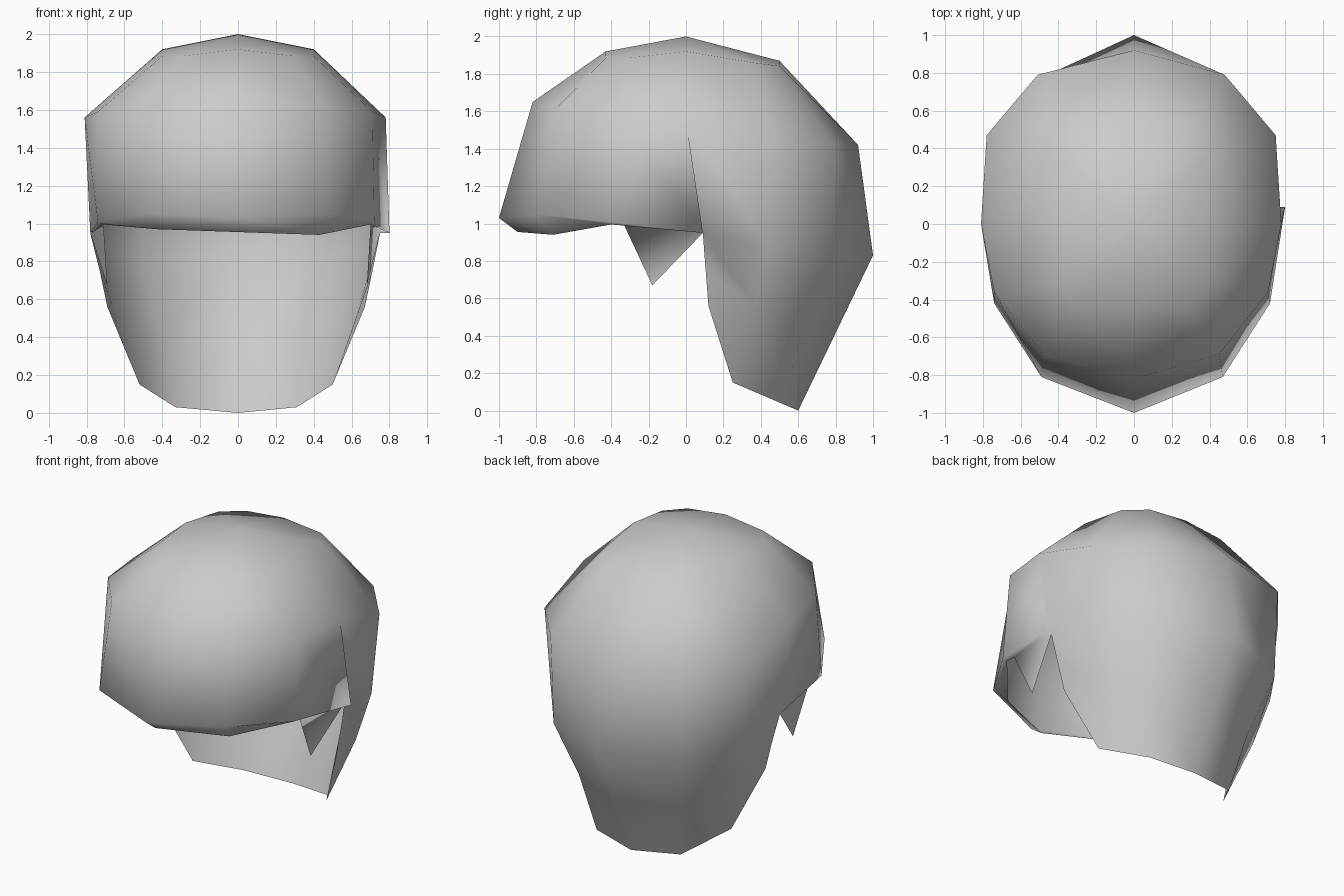
import bpy, bmesh, math

cube = bpy.data.objects.get("Cube")
if cube:
    bpy.data.objects.remove(cube, do_unlink=True)

grey = bpy.data.materials.new("hair_grey")
grey.use_nodes = True
colour = (0.6, 0.6, 0.6, 1)
grey.diffuse_color = colour
grey.node_tree.nodes["Principled BSDF"].inputs["Base Color"].default_value = colour

COLS = 12                     # columns around the head, column 0 faces the front
bm = bmesh.new()


def row(points):
    return [bm.verts.new(p) for p in points]


def mirrored(half, widen=0.0):
    """Row of left points ending on the middle, continued on a slightly wider right side."""
    return half + [(-x - widen, y, z) for x, y, z in reversed(half[:-1])]


def strip(upper, lower):
    """Join two rows of vertices with quads."""
    for i in range(len(upper) - 1):
        bm.faces.new((upper[i], lower[i], lower[i + 1], upper[i + 1]))


def crown_point(k):
    """Point of the small upper ring, squared off and slightly lowered on the diagonals."""
    a = math.tau * k / COLS
    s, c = math.sin(a), math.cos(a)
    diagonal = abs(math.sin(2 * a))
    grow = 1 + 0.10 * diagonal
    x = math.copysign(0.40 * grow * abs(s) ** 0.6, s)
    y = math.copysign((0.43 if c > 0 else 0.50) * grow * abs(c) ** 0.6, -c)
    z = 1.92 - 0.04 * diagonal - 0.05 * max(-c, 0)
    return (x, y, z)


# Crown: a top point, a small ring and a wide ring at temple height
top = bm.verts.new((0, 0, 2.0))
ring1 = row(crown_point(k) for k in range(COLS))
temple = [(0, -0.82, 1.65), (0.45, -0.69, 1.62), (0.71, -0.36, 1.59), (0.78, 0, 1.56),
          (0.75, 0.47, 1.42), (0.48, 0.79, 1.42), (0, 0.92, 1.42)]
ring2 = row(mirrored(temple, 0.03)[:COLS])
for k in range(COLS):
    bm.faces.new((top, ring1[k], ring1[(k + 1) % COLS]))
strip(ring1 + ring1[:1], ring2 + ring2[:1])

# Back hair: widest row, middle row and tapered nape, left to right
wide = row(mirrored([(0.75, 0.09, 0.95), (0.71, 0.44, 0.87), (0.47, 0.77, 0.81), (0, 1.0, 0.83)], 0.03))
middle = row(mirrored([(0.71, 0.105, 0.75), (0.64, 0.37, 0.56), (0.39, 0.61, 0.42), (0, 0.80, 0.415)], 0.02))
nape = row(mirrored([(0.67, 0.12, 0.56), (0.50, 0.25, 0.15), (0.31, 0.53, 0.03), (0, 0.60, 0)], 0.02))
rows = [ring2[3:10], wide, middle, nape]
for upper, lower in zip(rows, rows[1:]):
    strip(upper, lower)

# Fringe: right to left, joined to the back hair on the right, flared on the left
brow_points = mirrored([(0.80, 0.09, 0.95), (0.72, -0.42, 1.01), (0.47, -0.81, 1.05), (0, -1.0, 1.03)], 0.02)
brow = [wide[-1]] + row(brow_points[-2::-1])
strip([ring2[k % COLS] for k in range(-3, 4)], brow)

# Turned-under lip of the fringe
lip = row([(-0.71, -0.40, 0.995), (-0.43, -0.71, 0.97), (0, -0.90, 0.955),
           (0.43, -0.71, 0.94), (0.70, -0.40, 0.995)])
edge = [brow[0]] + lip + [brow[-1]]
for i in range(6):
    corners = [brow[i], edge[i], edge[i + 1], brow[i + 1]]
    bm.faces.new(list(dict.fromkeys(corners)))

# Pointed sideburns under both temples
left_root, left_tip = row([(0.70, -0.33, 0.99), (0.68, -0.18, 0.67)])
right_root, right_tip = row([(-0.71, -0.33, 0.99), (-0.69, -0.18, 0.67)])
bm.faces.new((wide[0], left_root, left_tip))
bm.faces.new((wide[-1], right_tip, right_root))

# Fold joining the flared fringe corner to the back hair on the left
bm.faces.new((ring2[3], brow[-1], wide[0]))
bm.faces.new((brow[-1], lip[-1], left_root, wide[0]))

mesh = bpy.data.meshes.new("hair_shell")
bm.to_mesh(mesh)
bm.free()
mesh.materials.append(grey)
mesh.shade_smooth()
bpy.context.collection.objects.link(bpy.data.objects.new("hair_shell", mesh))
